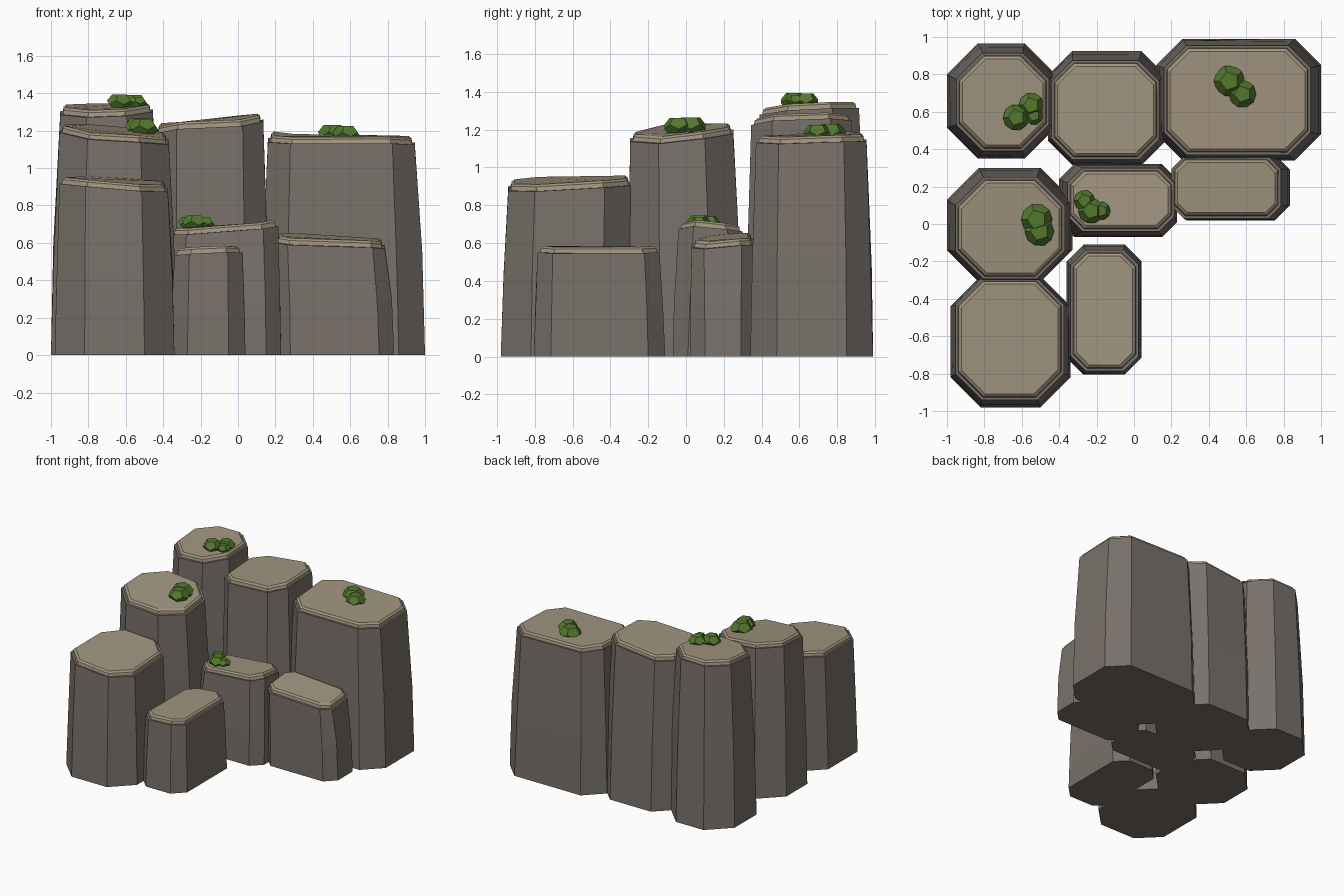
import bpy, bmesh, random
from mathutils import Vector

if "Cube" in bpy.data.objects:
    bpy.data.objects.remove(bpy.data.objects["Cube"])

random.seed(4)


def material(name, color):
    m = bpy.data.materials.new(name)
    m.diffuse_color = (*color, 1)
    m.use_nodes = True
    m.node_tree.nodes["Principled BSDF"].inputs["Base Color"].default_value = m.diffuse_color
    return m


ROCK = material("rock", (0.19, 0.165, 0.145))
CAP = material("sand_cap", (0.36, 0.30, 0.215))
LEAF = material("leaf", (0.085, 0.19, 0.025))


def finish(bm, name, mat):
    bmesh.ops.recalc_face_normals(bm, faces=bm.faces[:])
    me = bpy.data.meshes.new(name)
    bm.to_mesh(me)
    bm.free()
    me.materials.append(mat)
    ob = bpy.data.objects.new(name, me)
    bpy.context.collection.objects.link(ob)
    return ob


def octagon(rect, c, inset=0.0):
    """Rectangle with cut corners, counter-clockwise."""
    x0, x1, y0, y1 = rect
    x0, x1, y0, y1 = x0 + inset, x1 - inset, y0 + inset, y1 - inset
    c -= inset * 0.4
    return [Vector(p) for p in (
        (x0 + c, y0), (x1 - c, y0), (x1, y0 + c), (x1, y1 - c),
        (x1 - c, y1), (x0 + c, y1), (x0, y1 - c), (x0, y0 + c))]


def loft(rings, name, mat):
    bm = bmesh.new()
    loops = [[bm.verts.new(p) for p in r] for r in rings]
    for a, b in zip(loops, loops[1:]):
        for i in range(8):
            j = (i + 1) % 8
            bm.faces.new((a[i], a[j], b[j], b[i]))
    bm.faces.new(loops[0][::-1])
    bm.faces.new(loops[-1])
    return finish(bm, name, mat)


def column(name, base, top, cut_base, cut_top, h, a, b):
    """Tapered rock with a tilted top (slopes a, b) and a thin sandy cap."""
    cx, cy = (top[0] + top[1]) / 2, (top[2] + top[3]) / 2
    jit = [random.uniform(-0.01, 0.01) for _ in range(8)]

    def tilted(pts, drop):
        return [(p.x, p.y, h - drop + a * (p.x - cx) + b * (p.y - cy) + j)
                for p, j in zip(pts, jit)]

    low, high = octagon(base, cut_base), octagon(top, cut_top)
    mid = []
    for p, q in zip(low, high):
        m = p.lerp(q, random.uniform(0.2, 0.4))
        mid.append((m.x, m.y, h * random.uniform(0.38, 0.5)))
    loft([[(p.x, p.y, 0) for p in low], mid, tilted(high, 0.035)],
         name, ROCK)
    loft([tilted(octagon(top, cut_top, 0.013), 0.038),
          tilted(octagon(top, cut_top, 0.018), 0.012),
          tilted(octagon(top, cut_top, 0.032), 0)],
         name + "_cap", CAP)


# Stone columns: base rect, top rect, corner cuts, height, slope x, slope y
column("back_left_column", (-1, -.42, .35, .965), (-.95, -.455, .39, .915),
       .165, .14, 1.335, .05, .07)
column("back_middle_column", (-.46, .17, .315, .925), (-.44, .135, .345, .875),
       .13, .11, 1.26, .09, .03)
column("back_right_column", (.12, 1, .34, .99), (.16, .945, .37, .955),
       .14, .12, 1.175, -.02, .02)
column("middle_left_column", (-1, -.33, -.31, .3), (-.955, -.37, -.295, .25),
       .17, .15, 1.2, -.08, .06)
column("centre_column", (-.4, .23, -.07, .32), (-.355, .215, -.04, .3),
       .08, .08, .695, .07, -.05)
column("middle_right_column", (.2, .835, .02, .37), (.2, .785, .03, .36),
       .08, .065, .63, -.04, .06)
column("front_left_column", (-.98, -.34, -.98, -.28), (-.955, -.375, -.94, -.29),
       .16, .14, .935, -.06, .02)
column("front_middle_column", (-.36, .04, -.805, -.11), (-.34, .025, -.785, -.14),
       .09, .08, .575, .08, 0)


def bush(name, x, y, z, r):
    """Squashed dodecahedron, built as the dual of an icosahedron."""
    ico = bmesh.new()
    bmesh.ops.create_icosphere(ico, subdivisions=1, radius=r)
    pts = [f.calc_center_median().normalized() * r for f in ico.faces]
    ico.free()
    bm = bmesh.new()
    for p in pts:
        bm.verts.new((x + p.x, y + p.y, z + p.z * 0.75))
    bmesh.ops.convex_hull(bm, input=bm.verts[:])
    bmesh.ops.dissolve_limit(bm, angle_limit=0.05, verts=bm.verts[:],
                             edges=bm.edges[:])
    finish(bm, name, LEAF)


# Little bush clusters on four of the caps
clusters = {
    "back_left": (1.35, [(-.63, .57, .072), (-.55, .635, .068), (-.535, .58, .05)]),
    "middle_left": (1.215, [(-.52, .025, .085), (-.505, -.04, .08)]),
    "centre": (.705, [(-.265, .125, .058), (-.23, .07, .07), (-.175, .07, .05)]),
    "back_right": (1.18, [(.51, .765, .085), (.58, .695, .075)]),
}
for spot, (z, items) in clusters.items():
    for i, (x, y, r) in enumerate(items):
        bush(f"{spot}_bush_{i + 1}", x, y, z, r)
